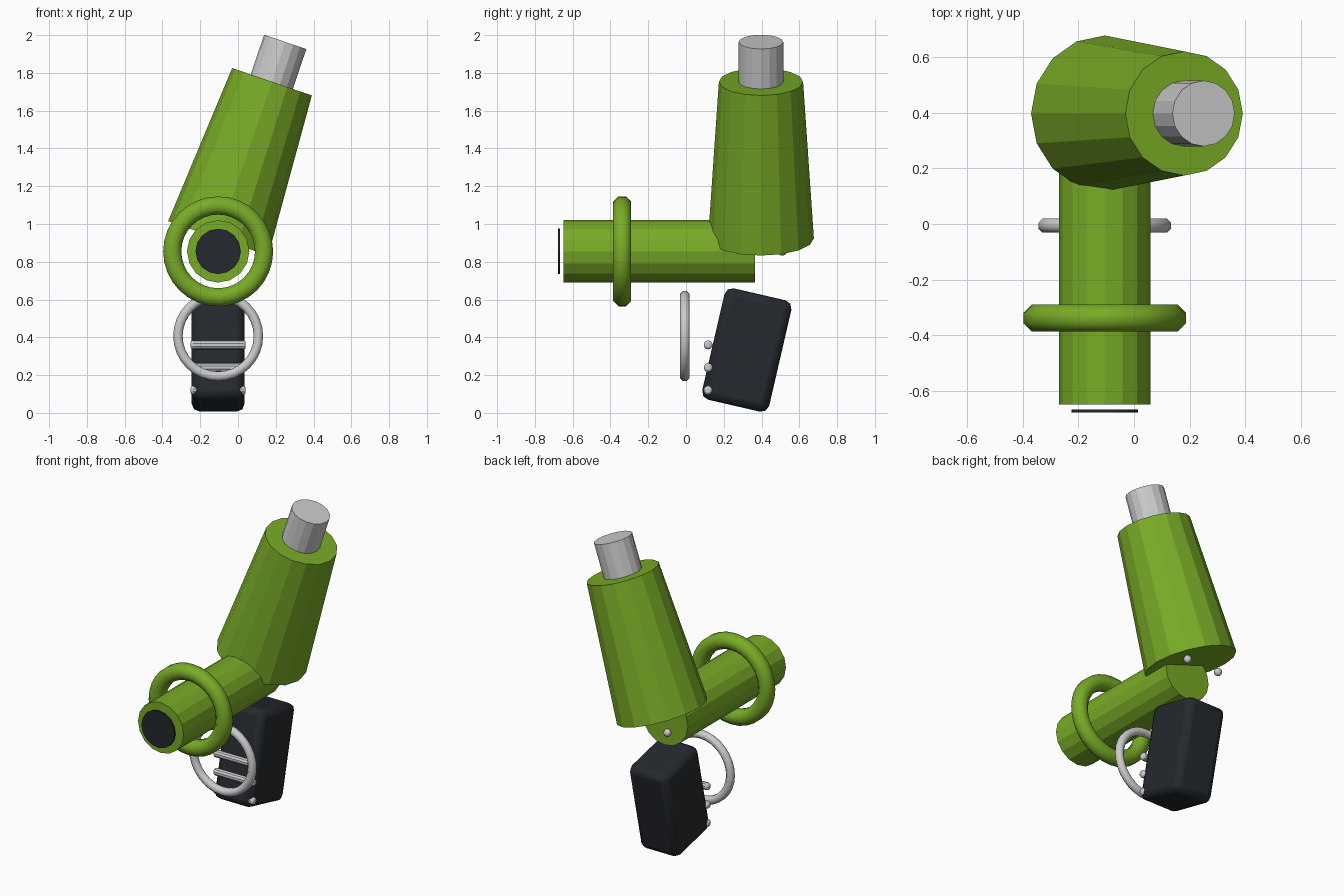
import bpy, bmesh, math
from mathutils import Vector, Matrix

if "Cube" in bpy.data.objects:
    bpy.data.objects.remove(bpy.data.objects["Cube"])

CX = -0.105  # shared centre line of barrel, rings and grip


def material(name, rgb):
    m = bpy.data.materials.new(name)
    m.diffuse_color = (*rgb, 1)
    m.use_nodes = True
    m.node_tree.nodes["Principled BSDF"].inputs["Base Color"].default_value = m.diffuse_color
    return m


GREEN = material("green_paint", (0.19, 0.41, 0.02))
DARK = material("dark_rubber", (0.018, 0.022, 0.027))


def finish(name, bm, mat=None, smooth=False):
    bmesh.ops.recalc_face_normals(bm, faces=bm.faces)
    me = bpy.data.meshes.new(name)
    bm.to_mesh(me)
    bm.free()
    ob = bpy.data.objects.new(name, me)
    bpy.context.collection.objects.link(ob)
    if mat:
        me.materials.append(mat)
    if smooth:
        for p in me.polygons:
            p.use_smooth = True
    return ob


def tube(name, a, b, r1, r2, sides, mat=None):
    """Capped cone or cylinder from point a to point b."""
    a, b = Vector(a), Vector(b)
    d = b - a
    # tilt about y keeps a facet corner aligned with the y axis
    rot = d.to_track_quat('Z', 'Y').to_matrix().to_4x4()
    bm = bmesh.new()
    bmesh.ops.create_cone(bm, cap_ends=True, segments=sides, radius1=r1, radius2=r2,
                          depth=d.length, matrix=Matrix.Translation((a + b) / 2) @ rot)
    return finish(name, bm, mat)


def ring(name, centre, major, minor, mat=None, steps=32, sides=8):
    """Ring facing the front, with an octagonal section."""
    c = Vector(centre)
    bm = bmesh.new()
    grid = []
    for i in range(steps):
        t = 2 * math.pi * i / steps
        out = Vector((math.cos(t), 0, math.sin(t)))
        row = []
        for j in range(sides):
            u = 2 * math.pi * (j + 0.5) / sides
            row.append(bm.verts.new(c + out * (major + minor * math.cos(u))
                                    + Vector((0, minor * math.sin(u), 0))))
        grid.append(row)
    for i in range(steps):
        p, q = grid[i], grid[(i + 1) % steps]
        for j in range(sides):
            k = (j + 1) % sides
            bm.faces.new((p[j], q[j], q[k], p[k]))
    return finish(name, bm, mat, True)


def bevel(ob, width, segments):
    m = ob.modifiers.new("rounded_edges", 'BEVEL')
    m.width, m.segments = width, segments
    m.limit_method = 'ANGLE'
    m.angle_limit = math.radians(50)


# horizontal barrel with dark muzzle disc
tube("barrel", (CX, -0.648, 0.855), (CX, 0.366, 0.855), 0.165, 0.165, 16, GREEN)
tube("muzzle_disc", (CX, -0.677, 0.855), (CX, -0.666, 0.855), 0.12, 0.12, 16, DARK)

# leaning tapered tank and its neck
tube("tank", (CX, 0.397, 0.924), (0.18, 0.397, 1.753), 0.28, 0.223, 16, GREEN)
tube("tank_neck", (0.163, 0.397, 1.705), (0.25, 0.397, 1.964), 0.118, 0.118, 16)

# rings round the barrel and in front of the grip
ring("barrel_ring", (CX, -0.338, 0.855), 0.243, 0.052, GREEN)
ring("trigger_guard", (CX, -0.006, 0.407), 0.213, 0.027)

# tilted grip with rounded edges
bm = bmesh.new()
bmesh.ops.create_cube(bm, size=1, matrix=Matrix.Translation((CX, 0.322, 0.333))
                      @ Matrix.Rotation(math.radians(-13), 4, 'X')
                      @ Matrix.Diagonal((0.28, 0.364, 0.605, 1)))
grip = finish("grip", bm, DARK)
bevel(grip, 0.042, 2)

# three finger rods across the grip
for i, z in enumerate((0.12, 0.24, 0.36)):
    rod = tube(f"finger_rod_{i + 1}", (CX - 0.146, 0.117, z), (CX + 0.146, 0.117, z),
               0.024, 0.024, 10)
    bevel(rod, 0.012, 2)

# pair of rivets behind the barrel
for i, s in enumerate((-1, 1)):
    bm = bmesh.new()
    bmesh.ops.create_uvsphere(bm, u_segments=10, v_segments=6, radius=0.025,
                              matrix=Matrix.Translation((CX + s * 0.118, 0.51, 0.857)))
    finish(f"rivet_{i + 1}", bm, None, True)

# soften only the shallow edges of the rounded parts
bpy.ops.object.select_all(action='DESELECT')
for ob in bpy.data.objects:
    if ob.name.startswith(("grip", "finger_rod")):
        ob.select_set(True)
        bpy.context.view_layer.objects.active = ob
bpy.ops.object.shade_smooth_by_angle(angle=math.radians(35))
